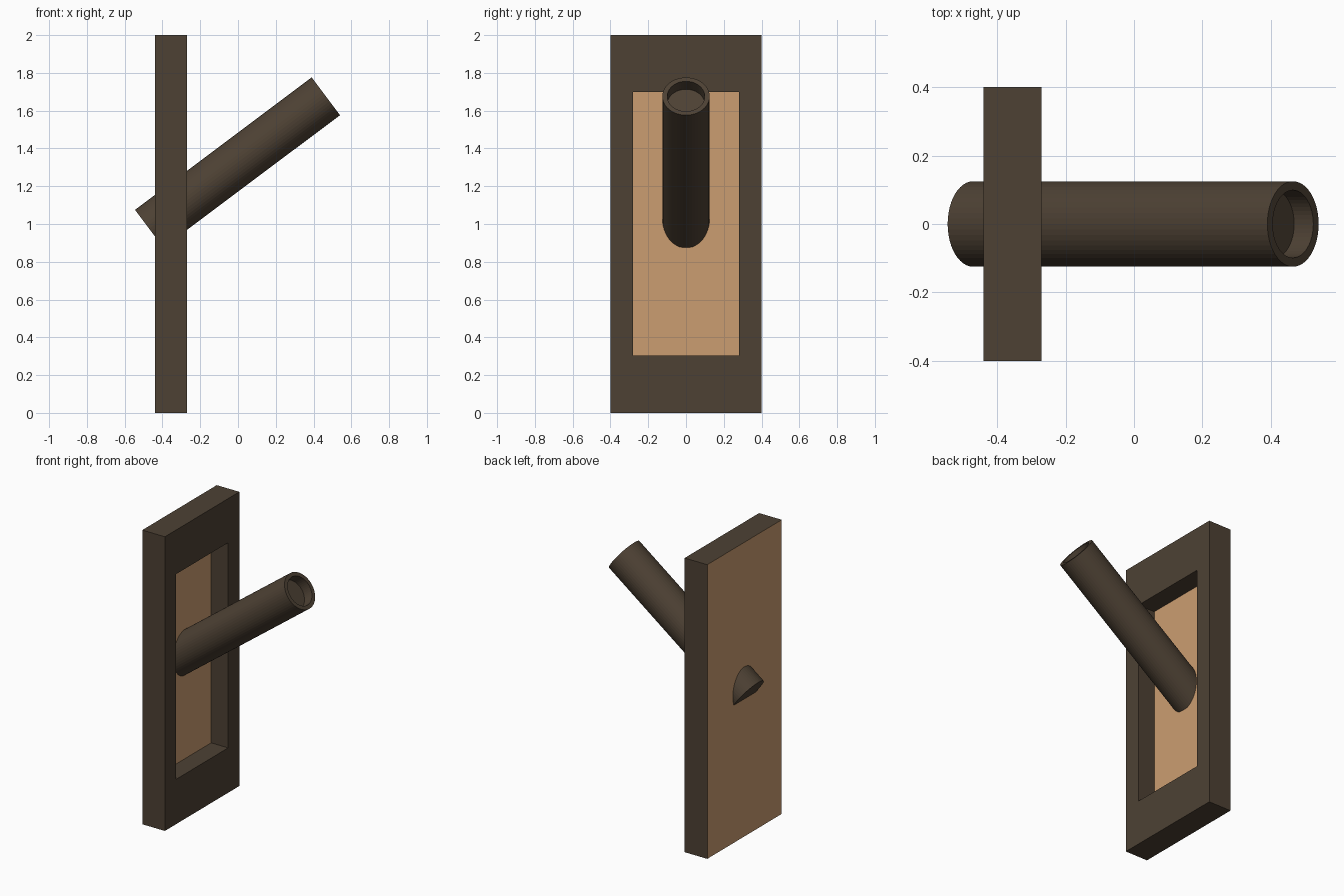
import bpy, bmesh, math
from mathutils import Vector, Matrix

if "Cube" in bpy.data.objects:
    bpy.data.objects.remove(bpy.data.objects["Cube"])


def material(name, rgb):
    m = bpy.data.materials.new(name)
    m.diffuse_color = (*rgb, 1)
    m.use_nodes = True
    m.node_tree.nodes["Principled BSDF"].inputs["Base Color"].default_value = m.diffuse_color
    return m


def finish(name, bm, *mats):
    bmesh.ops.recalc_face_normals(bm, faces=bm.faces)
    mesh = bpy.data.meshes.new(name)
    bm.to_mesh(mesh)
    bm.free()
    for m in mats:
        mesh.materials.append(m)
    obj = bpy.data.objects.new(name, mesh)
    bpy.context.collection.objects.link(obj)
    return obj


dark = material("dark_brown", (0.075, 0.053, 0.034))
tan = material("tan", (0.60, 0.34, 0.165))

# Upright board with a recessed panel; recess floor and back are tan
X_BACK, X_FLOOR, X_FRONT = -0.44, -0.398, -0.27
bm = bmesh.new()


def ring(x, half_y, z0, z1):
    return [bm.verts.new((x, y, z)) for y, z in
            ((-half_y, z0), (half_y, z0), (half_y, z1), (-half_y, z1))]


rings = [ring(X_BACK, 0.40, 0, 2), ring(X_FRONT, 0.40, 0, 2),
         ring(X_FRONT, 0.28, 0.305, 1.70), ring(X_FLOOR, 0.28, 0.305, 1.70)]
for a, b in zip(rings, rings[1:]):
    for i in range(4):
        j = (i + 1) % 4
        bm.faces.new((a[i], a[j], b[j], b[i]))
for r in (rings[0], rings[-1]):
    bm.faces.new(r).material_index = 1
finish("backboard", bm, dark, tan)

# Slanted round post with a shallow socket in its upper end
low, high = Vector((-0.47, 0, 0.975)), Vector((0.465, 0, 1.676))
axis = high - low
bm = bmesh.new()
bmesh.ops.create_cone(bm, cap_ends=True, segments=48, radius1=0.125,
                      radius2=0.125, depth=axis.length)
bm.normal_update()
top = max(bm.faces, key=lambda f: f.calc_center_median().z)
bmesh.ops.inset_region(bm, faces=[top], thickness=0.026)
floor = bmesh.ops.extrude_discrete_faces(bm, faces=[top])["faces"][0]
bmesh.ops.translate(bm, verts=floor.verts, vec=(0, 0, -0.07))
turn = Matrix.Rotation(math.atan2(axis.x, axis.z), 4, 'Y')
bm.transform(Matrix.Translation((low + high) / 2) @ turn)
finish("slanted_post", bm, dark)
